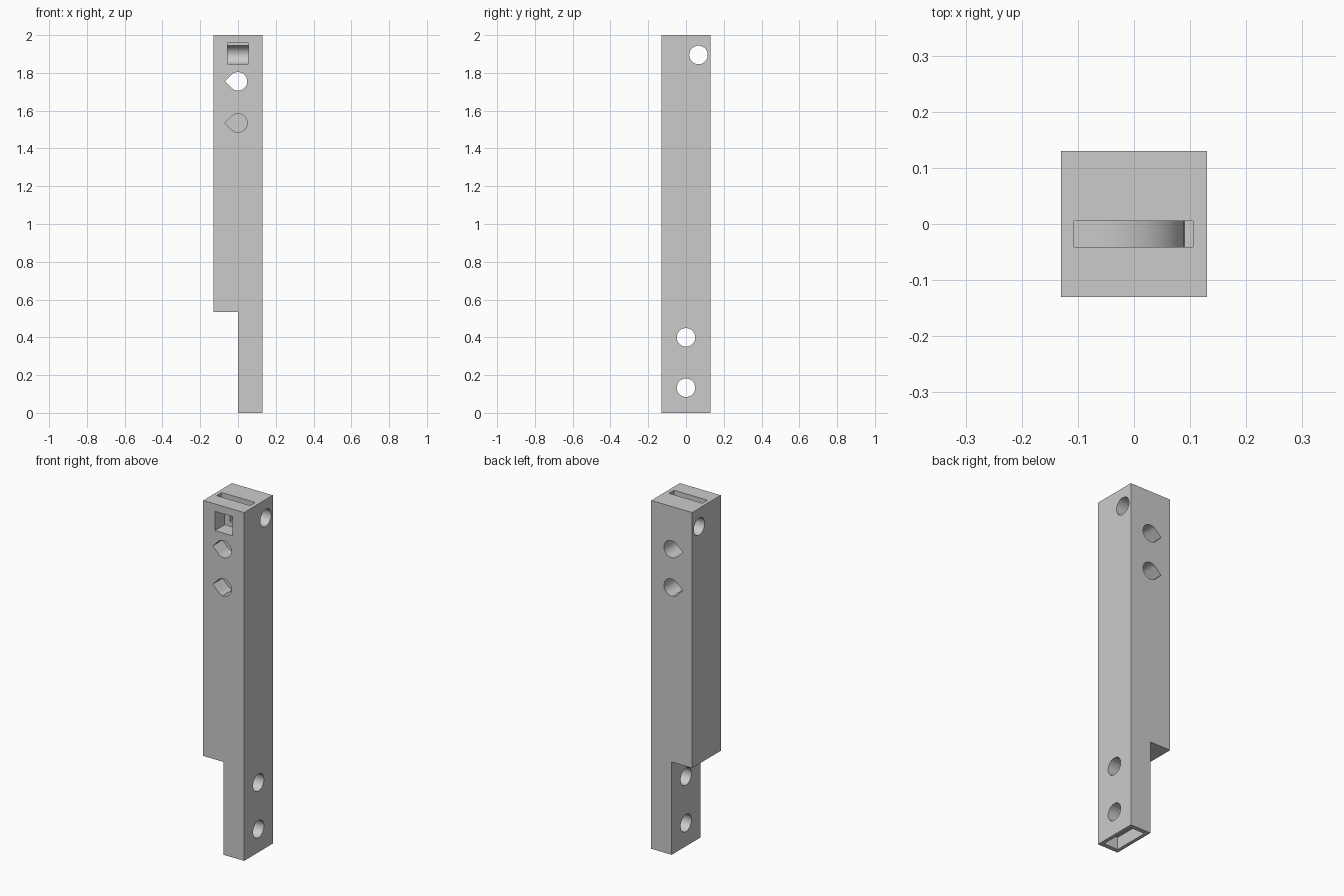
import bpy, bmesh, math
from mathutils import Vector

cube = bpy.data.objects.get("Cube")
if cube:
    bpy.data.objects.remove(cube, do_unlink=True)

HALF = 0.13      # half width of the post
R = 0.049        # bolt hole radius

grey = bpy.data.materials.new("plain grey")
grey.use_nodes = True
grey.diffuse_color = (0.6, 0.6, 0.6, 1)
grey.node_tree.nodes["Principled BSDF"].inputs["Base Color"].default_value = (0.6, 0.6, 0.6, 1)


def prism(name, outline, axis, start, end):
    """Extrude an outline along x, y or z; outline is in the other two axes."""
    def place(p, d):
        a, b = p
        return {"x": (d, a, b), "y": (a, d, b), "z": (a, b, d)}[axis]
    bm = bmesh.new()
    face = bm.faces.new([bm.verts.new(place(p, start)) for p in outline])
    geo = bmesh.ops.extrude_face_region(bm, geom=[face])
    shift = Vector(place((0, 0), end - start))
    bmesh.ops.translate(bm, vec=shift, verts=[v for v in geo["geom"] if isinstance(v, bmesh.types.BMVert)])
    bmesh.ops.recalc_face_normals(bm, faces=bm.faces)
    mesh = bpy.data.meshes.new(name)
    bm.to_mesh(mesh)
    bm.free()
    mesh.materials.append(grey)
    obj = bpy.data.objects.new(name, mesh)
    bpy.context.collection.objects.link(obj)
    return obj


def rect(a0, b0, a1, b1):
    return [(a0, b0), (a1, b0), (a1, b1), (a0, b1)]


def arc(a, b, ra, rb, t0, t1, n):
    angles = [math.radians(t0 + (t1 - t0) * i / n) for i in range(n + 1)]
    return [(a + ra * math.cos(t), b + rb * math.sin(t)) for t in angles]


# Post with a half-lap notch at the foot
post = prism("post", [(0, 0), (HALF, 0), (HALF, 2), (-HALF, 2), (-HALF, 0.533), (0, 0.533)],
             "y", -HALF, HALF)

cutters = []

# Round cross holes: one offset at the head, two in the lap
for y, z in ((0.066, 1.895), (0, 0.4), (0, 0.133)):
    cutters.append(prism("round_hole_cutter", arc(y, z, R, R, 0, 360, 48)[:-1], "x", -0.3, 0.3))

# Teardrop holes running front to back, pointed to one side
for z in (1.755, 1.535):
    drop = arc(0, z, R, R, -135, 135, 36) + [(-R * math.sqrt(2), z)]
    cutters.append(prism("teardrop_hole_cutter", drop, "y", -0.3, 0.3))

# Square window that opens into the head hole
cutters.append(prism("window_cutter", rect(-0.055, 1.847, 0.055, 1.957), "y", -0.3, 0.066))

# Flat channel from the top with a rounded floor
floor = [(-0.107, 0.72)] + arc(-0.065, 0.6, 0.155, 0.12, 90, 0, 16) + [(0.105, 0.6)]
cutters.append(prism("channel_cutter", floor + [(0.105, 2.1), (-0.107, 2.1)], "y", -0.041, 0.005))

# Shallow pocket under the foot
cutters.append(prism("foot_pocket_cutter", rect(0.02, -0.105, 0.11, 0.105), "z", -0.1, 0.07))

for cutter in cutters:
    cutter.hide_render = True
    cutter.hide_viewport = True
    cutter.display_type = "WIRE"
    mod = post.modifiers.new(cutter.name, "BOOLEAN")
    mod.operation = "DIFFERENCE"
    mod.solver = "EXACT"
    mod.object = cutter

# Apply the cuts and drop the helpers
bpy.context.view_layer.update()
evaluated = post.evaluated_get(bpy.context.evaluated_depsgraph_get())
cut_mesh = bpy.data.meshes.new_from_object(evaluated)
post.modifiers.clear()
post.data = cut_mesh
for cutter in cutters:
    bpy.data.objects.remove(cutter, do_unlink=True)

bpy.ops.object.select_all(action="DESELECT")
post.select_set(True)
bpy.context.view_layer.objects.active = post
bpy.ops.object.shade_smooth_by_angle(angle=math.radians(30))
